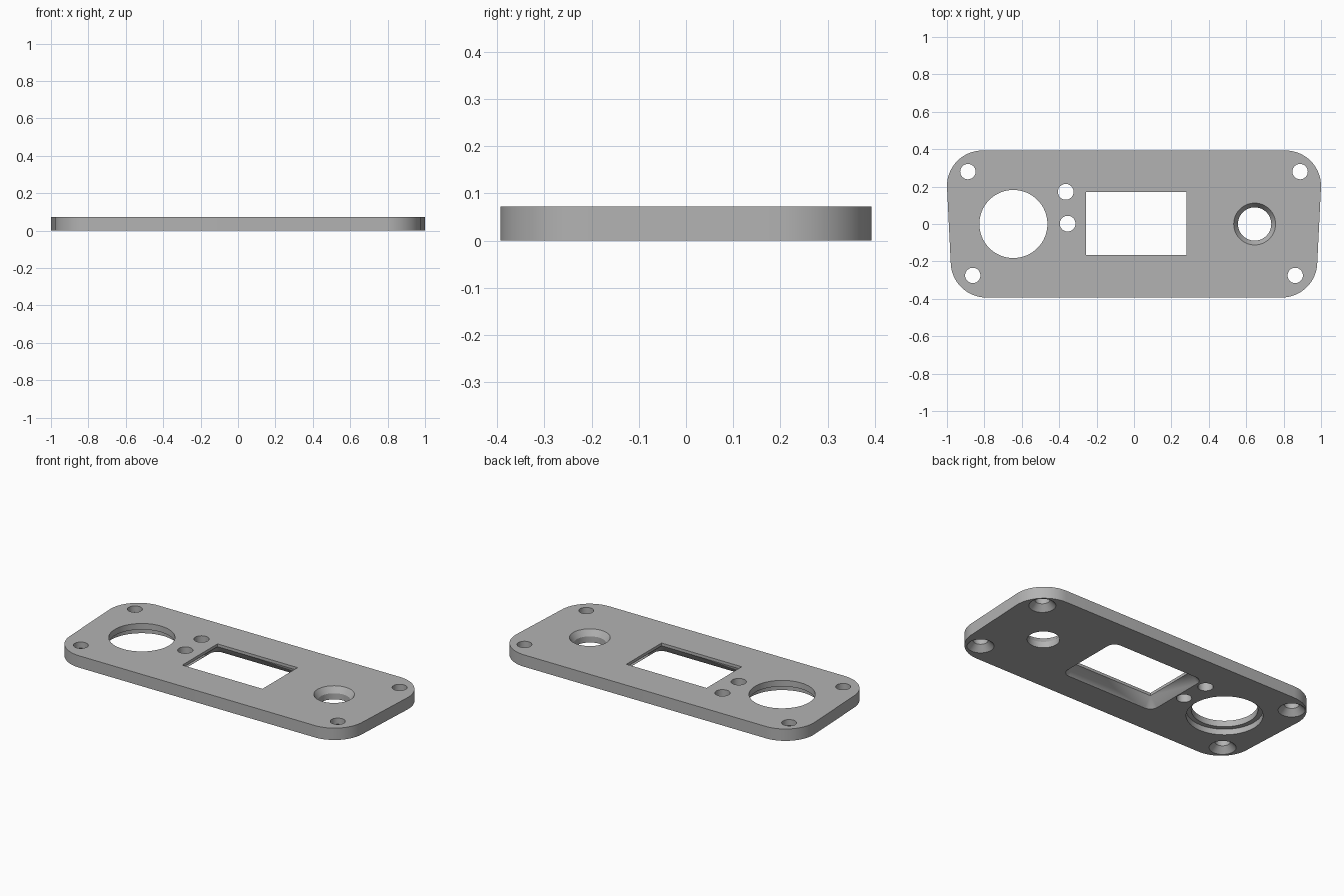
import bpy, bmesh
from math import sin, cos, pi, radians

if "Cube" in bpy.data.objects:
    bpy.data.objects.remove(bpy.data.objects["Cube"], do_unlink=True)

THICK = 0.072
BELOW, ABOVE = -0.03, THICK + 0.03


def circle(x, y, r, n=64):
    return [(x + r * cos(2 * pi * i / n), y + r * sin(2 * pi * i / n)) for i in range(n)]


def rounded(corners, r, steps=16):
    """Outline of quarter arcs around four centres, starting at +x +y."""
    pts = []
    for q, (x, y) in enumerate(corners):
        for i in range(steps + 1):
            a = (q + i / steps) * pi / 2
            pts.append((x + r * cos(a), y + r * sin(a)))
    return pts


def loft(bm, rings):
    """Closed solid through a stack of (outline, height) rings."""
    loops = [[bm.verts.new((x, y, z)) for x, y in pts] for pts, z in rings]
    bm.faces.new(loops[0][::-1])
    bm.faces.new(loops[-1])
    for a, b in zip(loops, loops[1:]):
        n = len(a)
        for i in range(n):
            j = (i + 1) % n
            bm.faces.new((a[i], a[j], b[j], b[i]))


def finish(bm, name):
    bmesh.ops.remove_doubles(bm, verts=bm.verts, dist=1e-5)
    bmesh.ops.recalc_face_normals(bm, faces=bm.faces)
    mesh = bpy.data.meshes.new(name)
    bm.to_mesh(mesh)
    bm.free()
    obj = bpy.data.objects.new(name, mesh)
    bpy.context.collection.objects.link(obj)
    return obj


# Plate with rounded corners, slightly narrower at the front
bm = bmesh.new()
outline = rounded([(0.81, 0.203), (-0.81, 0.203), (-0.79, -0.203), (0.79, -0.203)], 0.19)
loft(bm, [(outline, 0), (outline, THICK)])
plate = finish(bm, "panel_plate")

grey = bpy.data.materials.new("plain_grey")
grey.use_nodes = True
colour = (0.45, 0.45, 0.45, 1)
grey.diffuse_color = colour
grey.node_tree.nodes["Principled BSDF"].inputs["Base Color"].default_value = colour
plate.data.materials.append(grey)

# Cutters for all openings
bm = bmesh.new()


def round_hole(x, y, profile):
    loft(bm, [(circle(x, y, r), z) for r, z in profile])


# Large opening with a step on the underside
round_hole(-0.645, 0, [(0.21, BELOW), (0.21, 0.035), (0.182, 0.035), (0.182, ABOVE)])
# Round opening with a bevel on the top
round_hole(0.645, 0, [(0.089, BELOW), (0.089, 0.037), (0.112, THICK), (0.112, ABOVE)])
# Two small plain holes
for x, y in ((-0.365, 0.172), (-0.355, 0.002)):
    round_hole(x, y, [(0.042, BELOW), (0.042, ABOVE)])
# Screw holes countersunk from below
for side in (-1, 1):
    for x, y in ((0.888, 0.28), (0.862, -0.275)):
        round_hole(side * x, y, [(0.074, BELOW), (0.074, 0), (0.041, 0.035), (0.041, ABOVE)])
# Rectangular window, flaring outwards on the underside
corners = [(0.281, 0.17), (-0.257, 0.17), (-0.257, -0.167), (0.281, -0.167)]
wide, sharp = rounded(corners, 0.05), rounded(corners, 0)
loft(bm, [(wide, BELOW), (wide, 0), (sharp, 0.055), (sharp, ABOVE)])
cutter = finish(bm, "opening_cutter")
cutter.hide_render = True

# Cut the openings and discard the cutter
cut = plate.modifiers.new("openings", 'BOOLEAN')
cut.operation = 'DIFFERENCE'
cut.solver = 'EXACT'
cut.object = cutter
bpy.ops.object.select_all(action='DESELECT')
plate.select_set(True)
bpy.context.view_layer.objects.active = plate
bpy.ops.object.modifier_apply(modifier=cut.name)
bpy.data.objects.remove(cutter, do_unlink=True)
bpy.ops.object.shade_smooth_by_angle(angle=radians(25))
